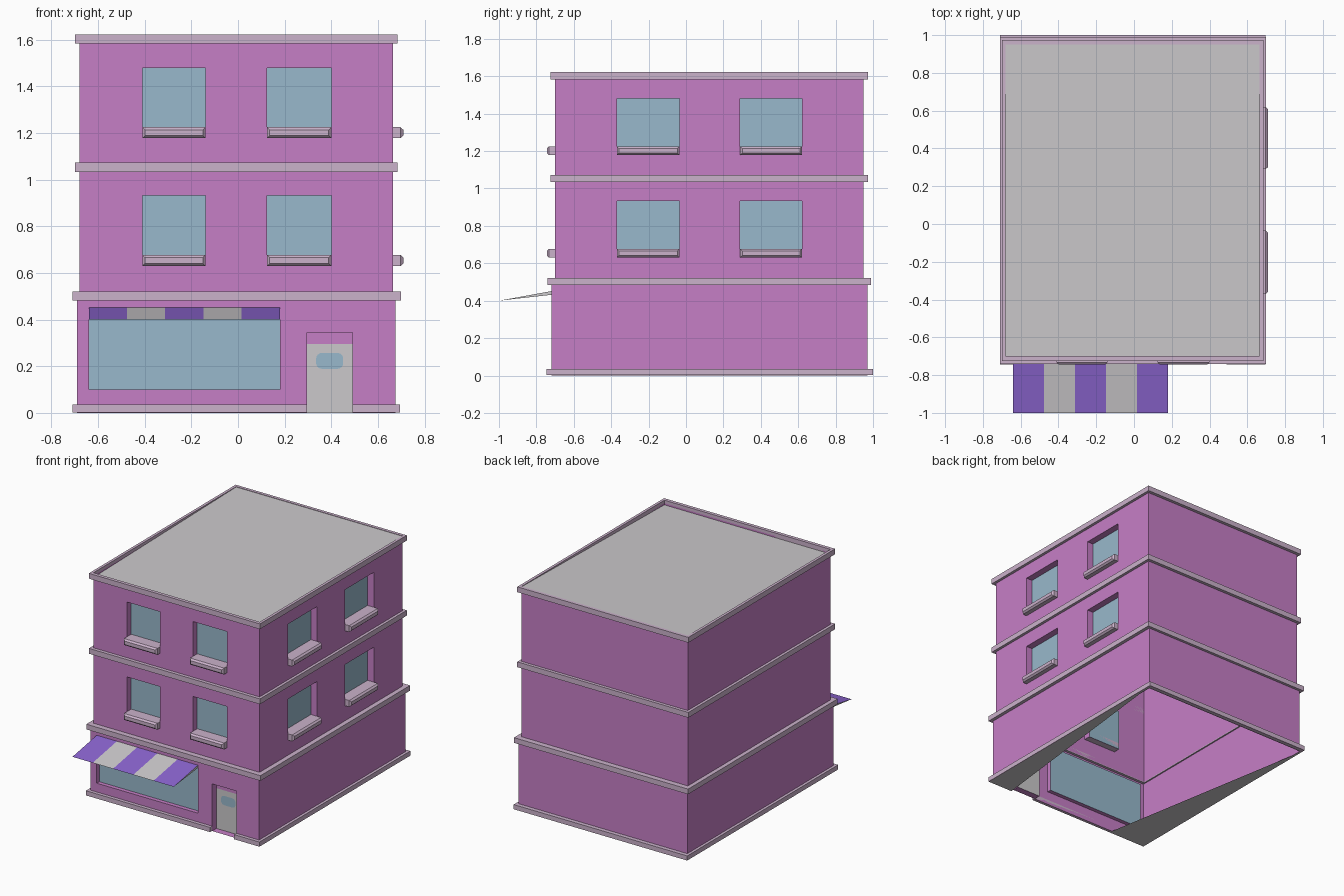
import bpy, bmesh, math
from mathutils import Vector

if "Cube" in bpy.data.objects:
    bpy.data.objects.remove(bpy.data.objects["Cube"])


def lin(c):
    c /= 255
    return c / 12.92 if c <= 0.04045 else ((c + 0.055) / 1.055) ** 2.4


def material(name, r, g, b):
    m = bpy.data.materials.new(name)
    m.diffuse_color = (lin(r), lin(g), lin(b), 1)
    m.use_nodes = True
    m.node_tree.nodes["Principled BSDF"].inputs["Base Color"].default_value = m.diffuse_color
    return m


PINK, TRIM, GLASS, GREY, PURPLE = range(5)
MATS = [material("pink wall", 198, 127, 198), material("pale mauve trim", 203, 178, 203),
        material("blue glass", 152, 185, 204), material("light grey", 203, 201, 203),
        material("purple", 140, 101, 208)]
UP = Vector((0, 0, 1))


def finish(name, bm, recalc=False):
    if recalc:
        bmesh.ops.recalc_face_normals(bm, faces=bm.faces)
    me = bpy.data.meshes.new(name)
    bm.to_mesh(me)
    bm.free()
    for m in MATS:
        me.materials.append(m)
    ob = bpy.data.objects.new(name, me)
    bpy.context.collection.objects.link(ob)


def face(bm, pts, facing, mat):
    f = bm.faces.new([bm.verts.new(p) for p in pts])
    f.normal_update()
    if f.normal.dot(Vector(facing)) < 0:
        f.normal_flip()
    f.material_index = mat


def frame(axis, sign, pos):
    """Map (along, outward, z) to world for a wall at axis = pos."""
    n = Vector((sign, 0, 0)) if axis == "x" else Vector((0, sign, 0))
    u = Vector((0, 1, 0)) if axis == "x" else Vector((1, 0, 0))
    base = Vector((pos, 0, 0)) if axis == "x" else Vector((0, pos, 0))
    return n, u, lambda a, d, z: base + u * a + n * d + UP * z


def wall(name, axis, sign, pos, a0, a1, z0, z1, holes=()):
    """Wall sheet with recessed openings (a0, a1, z0, z1, depth, [(z split, material)])."""
    n, u, P = frame(axis, sign, pos)
    bm = bmesh.new()
    us = sorted({a0, a1, *[v for h in holes for v in h[:2]]})
    zs = sorted({z0, z1, *[v for h in holes for v in h[2:4]]})
    for b0, b1 in zip(us, us[1:]):
        for c0, c1 in zip(zs, zs[1:]):
            mu, mz = (b0 + b1) / 2, (c0 + c1) / 2
            if not any(h[0] < mu < h[1] and h[2] < mz < h[3] for h in holes):
                face(bm, [P(b0, 0, c0), P(b1, 0, c0), P(b1, 0, c1), P(b0, 0, c1)], n, PINK)
    for h0, h1, k0, k1, d, panes in holes:
        for a, s in ((h0, 1), (h1, -1)):
            face(bm, [P(a, 0, k0), P(a, -d, k0), P(a, -d, k1), P(a, 0, k1)], u * s, PINK)
        for z, s in ((k0, 1), (k1, -1)):
            face(bm, [P(h0, 0, z), P(h1, 0, z), P(h1, -d, z), P(h0, -d, z)], UP * s, PINK)
        low = k0
        for top, mat in panes:
            face(bm, [P(h0, -d, low), P(h1, -d, low), P(h1, -d, top), P(h0, -d, top)], n, mat)
            low = top
    finish(name, bm)


def sill(name, axis, sign, pos, a0, a1, z0):
    """Window ledge with a chamfered front."""
    P = frame(axis, sign, pos)[2]
    z1, c = z0 + 0.047, 0.011
    bm = bmesh.new()
    rings = []
    for d, i in ((-0.05, 0), (0.032, 0), (0.044, c)):
        rings.append([bm.verts.new(P(a, d, z)) for a, z in
                      ((a0 + i, z0 + i), (a1 - i, z0 + i), (a1 - i, z1 - i), (a0 + i, z1 - i))])
    for r, s in zip(rings, rings[1:]):
        for i in range(4):
            j = (i + 1) % 4
            bm.faces.new((r[i], r[j], s[j], s[i]))
    bm.faces.new(rings[0])
    bm.faces.new(rings[-1])
    for f in bm.faces:
        f.material_index = TRIM
    finish(name, bm, True)


def band(name, outer, inner, z0, z1, gap=None):
    """Trim ring around the building; gap = (x0, x1) leaves an opening in the front."""
    def path(r):
        x0, x1, y0, y1 = r
        pts = [(x1, y0), (x1, y1), (x0, y1), (x0, y0)]
        return [(gap[1], y0)] + pts + [(gap[0], y0)] if gap else pts
    bm = bmesh.new()
    secs = [[bm.verts.new((*p, z)) for p, z in ((o, z0), (o, z1), (i, z1), (i, z0))]
            for o, i in zip(path(outer), path(inner))]
    pairs = list(zip(secs, secs[1:]))
    if gap:
        bm.faces.new(secs[0])
        bm.faces.new(secs[-1])
    else:
        pairs.append((secs[-1], secs[0]))
    for r, s in pairs:
        for i in range(4):
            j = (i + 1) % 4
            bm.faces.new((r[i], r[j], s[j], s[i]))
    for f in bm.faces:
        f.material_index = TRIM
    finish(name, bm, True)


# Ground floor shell with shop window and doorway
GX0, GX1, GY0, GY1 = -0.69, 0.675, -0.72, 0.97
wall("shop_front_wall", "y", -1, GY0, GX0, GX1, 0, 0.49, [
    (-0.64, 0.18, 0.10, 0.45, 0.03, [(0.45, GLASS)]),
    (0.295, 0.49, 0, 0.345, 0.05, [(0.295, GREY), (0.345, PINK)])])
wall("ground_back_wall", "y", 1, GY1, GX0, GX1, 0, 0.49)
wall("ground_left_wall", "x", -1, GX0, GY0, GY1, 0, 0.49)
wall("ground_right_wall", "x", 1, GX1, GY0, GY1, 0, 0.49)

# Upper floors shell with recessed windows and sills
UX0, UX1, UY0, UY1 = -0.68, 0.665, -0.70, 0.95
front_u, right_u, levels = ((-0.41, -0.14), (0.125, 0.40)), ((-0.37, -0.035), (0.29, 0.62)), (0.63, 1.178)


def windows(spans):
    return [(a, b, z, z + 0.302, 0.05, [(z + 0.302, GLASS)]) for a, b in spans for z in levels]


wall("upper_front_wall", "y", -1, UY0, UX0, UX1, 0.49, 1.6, windows(front_u))
wall("upper_right_wall", "x", 1, UX1, UY0, UY1, 0.49, 1.6, windows(right_u))
wall("upper_back_wall", "y", 1, UY1, UX0, UX1, 0.49, 1.6)
wall("upper_left_wall", "x", -1, UX0, UY0, UY1, 0.49, 1.6)
for z in levels:
    for a, b in front_u:
        sill("front_window_sill", "y", -1, UY0, a, b, z)
    for a, b in right_u:
        sill("right_window_sill", "x", 1, UX1, a, b, z)

# Trim bands
upper = (UX0, UX1, UY0, UY1)
band("base_trim", (-0.71, 0.695, -0.745, 1.0), (GX0, GX1, GY0, GY1), 0.002, 0.036, (0.295, 0.49))
band("shop_cornice", (-0.71, 0.70, -0.74, 0.99), upper, 0.483, 0.521)
band("middle_trim", (-0.70, 0.685, -0.725, 0.973), upper, 1.034, 1.073)
band("roof_trim", (-0.70, 0.685, -0.725, 0.973), upper, 1.583, 1.622)

# Roof, falling slightly to the front
bm = bmesh.new()
face(bm, [(UX0, UY0, 1.588), (UX1, UY0, 1.588), (UX1, UY1, 1.619), (UX0, UY1, 1.619)], UP, GREY)
finish("roof", bm)

# Partial floor panels
bm = bmesh.new()
face(bm, [(0.69, -0.74, 0), (0.69, 0.99, 0), (0.49, -0.74, 0)], -UP, GREY)
face(bm, [(-0.705, -0.74, 0), (-0.705, 0.99, 0), (-0.40, -0.74, 0)], -UP, GREY)
finish("floor_panels", bm)

# Door window: rounded plate
bm = bmesh.new()
cx, cz, hx, hz, r = 0.393, 0.223, 0.058, 0.034, 0.024
pts = []
for q, (sx, sz) in enumerate(((1, 1), (-1, 1), (-1, -1), (1, -1))):
    for k in range(5):
        t = (q + k / 4) * math.pi / 2
        pts.append((cx + sx * (hx - r) + r * math.cos(t), GY0 - 0.046,
                    cz + sz * (hz - r) + r * math.sin(t)))
for p in range(len(pts)):
    pts[p] = (pts[p][0], GY0 + 0.046, pts[p][2])
face(bm, pts, (0, -1, 0), GLASS)
finish("door_window", bm)

# Striped wedge awning
bm = bmesh.new()
prof = ((-0.715, 0.452), (-1.0, 0.40), (-0.715, 0.432))
n, x0, w = 5, -0.64, 0.82 / 5
for i in range(n):
    a, b = x0 + i * w, x0 + (i + 1) * w
    for (p, q), d in (((prof[0], prof[1]), UP), ((prof[1], prof[2]), -UP)):
        face(bm, [(a, *p), (b, *p), (b, *q), (a, *q)], d, GREY if i % 2 else PURPLE)
for x, s in ((x0, -1), (x0 + n * w, 1)):
    face(bm, [(x, *p) for p in prof], (s, 0, 0), GREY)
finish("awning", bm)
